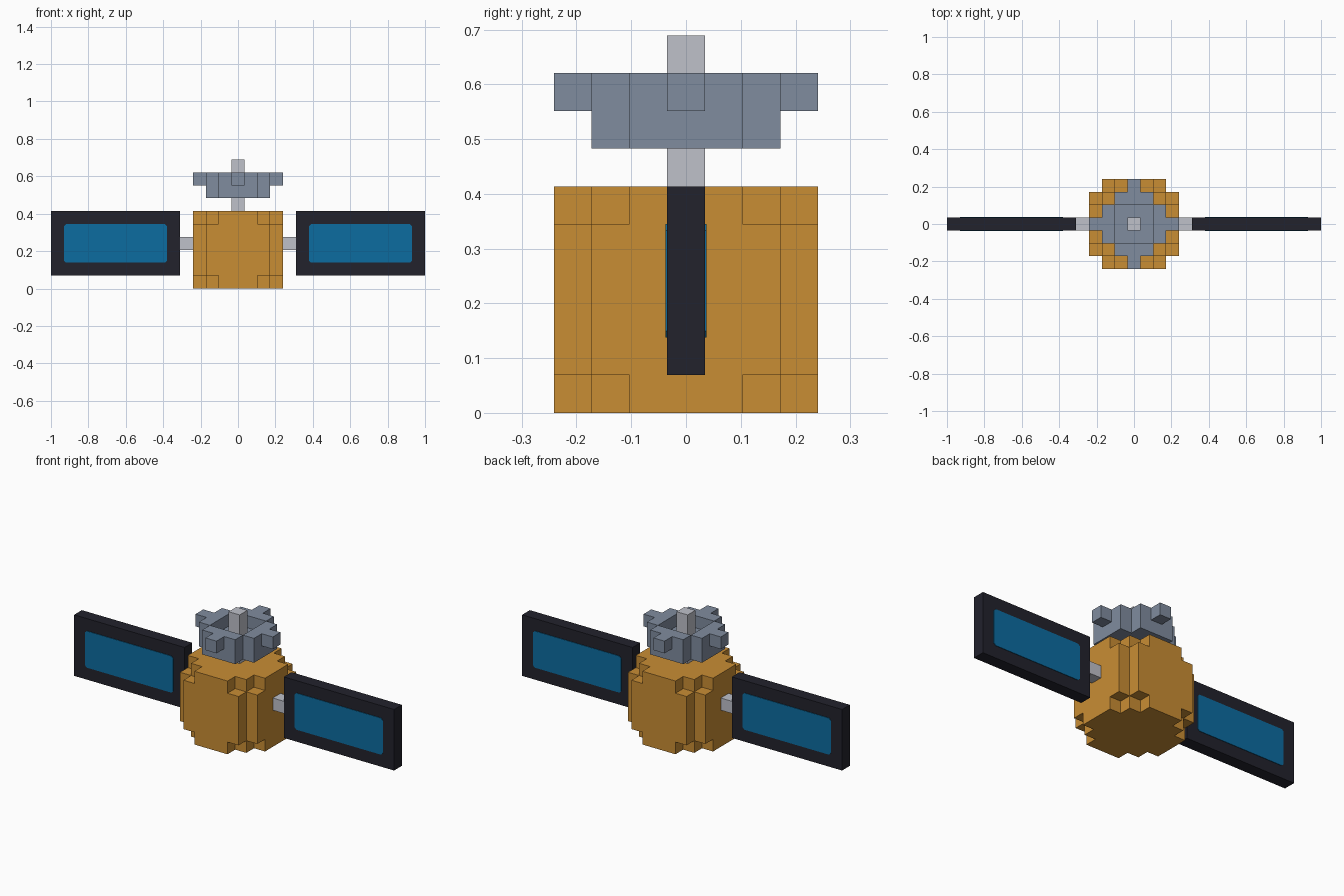
import bpy, bmesh, math
from mathutils import Vector

if "Cube" in bpy.data.objects:
    bpy.data.objects.remove(bpy.data.objects["Cube"])

V = 2 / 29  # edge of one block


def material(name, srgb):
    m = bpy.data.materials.new(name)
    lin = [((c / 255 + 0.055) / 1.055) ** 2.4 for c in srgb]
    m.diffuse_color = (*lin, 1)
    m.use_nodes = True
    m.node_tree.nodes["Principled BSDF"].inputs["Base Color"].default_value = m.diffuse_color
    return m


GOLD = material("gold foil", (201, 141, 52))
SLATE = material("slate grey", (128, 140, 159))
SILVER = material("light silver", (191, 193, 202))
DARK = material("dark frame", (34, 34, 44))
BLUE = material("solar blue", (12, 108, 160))


def finish(name, bm, mat):
    bmesh.ops.recalc_face_normals(bm, faces=bm.faces)
    me = bpy.data.meshes.new(name)
    bm.to_mesh(me)
    bm.free()
    me.materials.append(mat)
    ob = bpy.data.objects.new(name, me)
    bpy.context.collection.objects.link(ob)
    return ob


def blocks(name, mat, z0, z1, inside):
    """Skin every block (x, y, z) that passes the rule, outer faces only."""
    cells = {(x, y, z) for x in range(-3, 4) for y in range(-3, 4)
             for z in range(z0, z1) if inside(x, y, z)}
    bm = bmesh.new()
    for c in cells:
        mid = Vector((c[0], c[1], c[2] + 0.5))
        for axis in range(3):
            for s in (-1, 1):
                n = [0, 0, 0]
                n[axis] = s
                if tuple(a + b for a, b in zip(c, n)) in cells:
                    continue
                n = Vector(n)
                u = Vector((n.y, n.z, n.x))
                w = n.cross(u)
                bm.faces.new([bm.verts.new((mid + (n + a * u + b * w) / 2) * V)
                              for a, b in ((-1, -1), (1, -1), (1, 1), (-1, 1))])
    bmesh.ops.remove_doubles(bm, verts=bm.verts, dist=1e-4)
    return finish(name, bm, mat)


def box(name, mat, lo, hi):
    """Plain box between two corners given in blocks."""
    bm = bmesh.new()
    bmesh.ops.create_cube(bm, size=1)
    for v in bm.verts:
        v.co = Vector([(l if c < 0 else h) * V for c, l, h in zip(v.co, lo, hi)])
    return finish(name, bm, mat)


def cell_plate(name, x0, x1, z0, z1, side):
    """Thin solar sheet with nipped corners on the front or back of a panel."""
    k, y = 0.17, 0.5 * side
    pts = [(x0 + k, z0), (x1 - k, z0), (x1, z0 + k), (x1, z1 - k),
           (x1 - k, z1), (x0 + k, z1), (x0, z1 - k), (x0, z0 + k)]
    bm = bmesh.new()
    f = bm.faces.new([bm.verts.new((x * V, y * V, z * V)) for x, z in pts])
    ext = bmesh.ops.extrude_face_region(bm, geom=[f])["geom"]
    moved = [g for g in ext if isinstance(g, bmesh.types.BMVert)]
    bmesh.ops.translate(bm, verts=moved, vec=(0, 0.003 * side, 0))
    return finish(name, bm, BLUE)


# Body: stepped block, tighter at the top and bottom layers
blocks("body", GOLD, 0, 6,
       lambda x, y, z: abs(x) + abs(y) <= (4 if z in (0, 5) else 5))

# Dish: solid lower disc, open stepped ring above it
blocks("dish", SLATE, 7, 9,
       lambda x, y, z: (abs(x) + abs(y) <= 3 and
                        (max(abs(x), abs(y)) <= 2 if z == 7
                         else max(abs(x), abs(y)) >= 2)))

# Dish neck and antenna feed
box("dish_neck", SILVER, (-.5, -.5, 6), (.5, .5, 7))
box("antenna_feed", SILVER, (-.5, -.5, 8), (.5, .5, 10))

# Solar wings, mirrored left and right
for s, side in ((-1, "left"), (1, "right")):
    def span(a, b):
        return sorted((a * s, b * s))
    a, b = span(3.5, 4.5)
    box(side + "_strut", SILVER, (a, -.5, 3), (b, .5, 4))
    a, b = span(4.5, 14.5)
    box(side + "_panel_frame", DARK, (a, -.5, 1), (b, .5, 6))
    a, b = span(5.5, 13.5)
    cell_plate(side + "_solar_sheet_front", a, b, 2, 5, -1)
    cell_plate(side + "_solar_sheet_back", a, b, 2, 5, 1)
